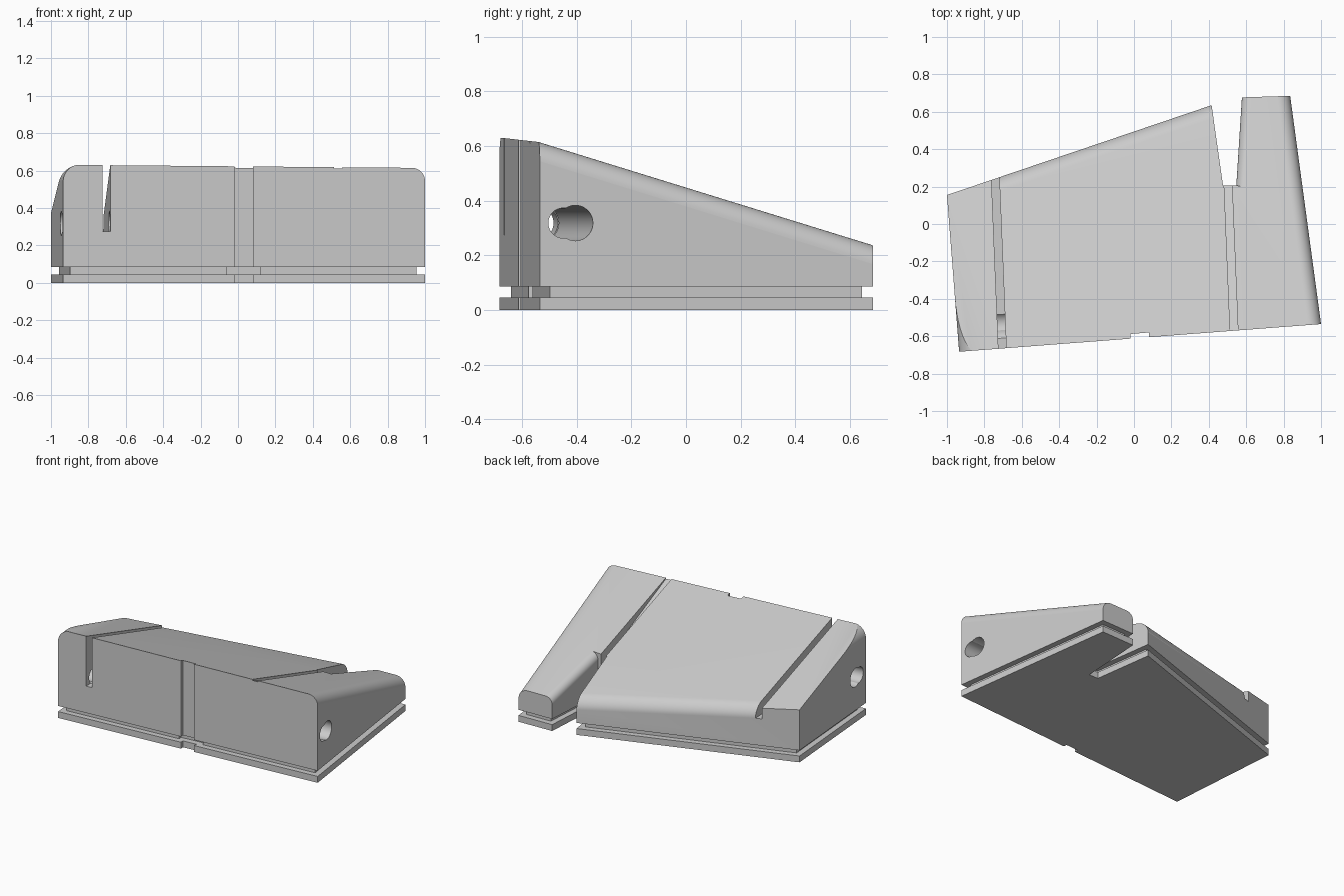
import bpy, bmesh, math
from mathutils import Vector

if "Cube" in bpy.data.objects:
    bpy.data.objects.remove(bpy.data.objects["Cube"])

# Plan outline, counter-clockwise, with the front keyway and the rear notch
A, B, C = (-0.935, -0.683), (1.0, -0.535), (0.835, 0.685)
D, E, F = (0.577, 0.677), (0.547, 0.205), (0.476, 0.205)
G, H = (0.415, 0.635), (-1.0, 0.155)
KEYWAY = [(-0.02, -0.613), (-0.02, -0.588), (0.08, -0.58), (0.08, -0.605)]
OUTLINE = [A] + KEYWAY + [B, C, D, E, F, G, H]


def slope(x, y):
    """Height of the inclined top."""
    return 0.63 + 0.0148 * (x + 0.935) - 0.307 * (y + 0.68)


def at(points, z):
    """Plan points raised to a constant height or a height function."""
    return [(x, y, z(x, y) if callable(z) else z) for x, y in points]


def loft(name, loops):
    """Closed solid through equal-length loops, capped at both ends."""
    bm = bmesh.new()
    rings = [[bm.verts.new(p) for p in loop] for loop in loops]
    n = len(rings[0])
    for r0, r1 in zip(rings, rings[1:]):
        for i in range(n):
            j = (i + 1) % n
            bm.faces.new((r0[i], r0[j], r1[j], r1[i]))
    bm.faces.new(rings[0][::-1])
    bm.faces.new(rings[-1])
    bmesh.ops.recalc_face_normals(bm, faces=bm.faces)
    mesh = bpy.data.meshes.new(name)
    bm.to_mesh(mesh)
    bm.free()
    obj = bpy.data.objects.new(name, mesh)
    bpy.context.collection.objects.link(obj)
    return obj


def inset(points, d):
    """Offset a counter-clockwise outline inward by d."""
    out = []
    for i, p in enumerate(points):
        p = Vector(p)
        e0 = (p - Vector(points[i - 1])).normalized()
        e1 = (Vector(points[(i + 1) % len(points)]) - p).normalized()
        n0, n1 = Vector((-e0.y, e0.x)), Vector((-e1.y, e1.x))
        out.append(tuple(p + (n0 + n1) * d / (1 + n0.dot(n1))))
    return out


def edge_round(name, p, q, r, top, ext0=0.05, ext1=0.05, steps=10):
    """Cutter that rounds the top edge p-q (body lies to the left of p-q)."""
    p, q = Vector(p), Vector(q)
    d = (q - p).normalized()
    n = Vector((-d.y, d.x))
    prof = [(-0.05, 0.05), (-0.05, -r)]
    for i in range(steps + 1):
        a = math.pi / 2 * i / steps
        prof.append((r - r * math.cos(a), -r + r * math.sin(a)))
    prof.append((r, 0.05))
    loops = []
    for end in (p - d * ext0, q + d * ext1):
        loop = []
        for u, v in prof:
            s = end + n * u
            loop.append((s.x, s.y, top(s.x, s.y) + v))
        loops.append(loop)
    return loft(name, loops)


def bore(name, y, z, r, sides=32):
    """Cross hole parallel to the front face; y is given at the right side."""
    loops = []
    for x in (1.1, -1.2):
        yc = y + 0.075 * (x - 0.98)
        loops.append([(x, yc + r * math.cos(2 * math.pi * i / sides),
                       z + r * math.sin(2 * math.pi * i / sides)) for i in range(sides)])
    return loft(name, loops)


# Body: foot plate, recessed channel, then sloping block
neck = inset(OUTLINE, 0.04)
body = loft("wedge_body", [at(OUTLINE, 0), at(OUTLINE, 0.045), at(neck, 0.045),
                           at(neck, 0.085), at(OUTLINE, 0.085), at(OUTLINE, slope)])

cutters = []

# Left slot with a level floor
slot = [(-0.721, -0.76), (-0.679, -0.76), (-0.725, 0.36), (-0.767, 0.36)]
cutters.append(loft("left_slot_cutter", [at(slot, 0.275), at(slot, 0.9)]))

# Right groove that deepens toward the notch
groove = [(0.516, -0.62), (0.558, -0.62), (0.523, 0.23), (0.481, 0.23)]


def groove_floor(x, y):
    return slope(x, y) - 0.002 - 0.09 * (y + 0.62) / 0.85


cutters.append(loft("right_groove_cutter", [at(groove, groove_floor), at(groove, 0.9)]))

# Rounded top edges: right side, notch side of the arm, rear edge, left side
cutters.append(edge_round("right_round_cutter", B, C, 0.07, slope))
cutters.append(edge_round("arm_round_cutter", D, E, 0.05, slope, ext1=0))
cutters.append(edge_round("rear_round_cutter", G, (-0.742, 0.2426), 0.07, slope, ext1=0))
cutters.append(edge_round("left_round_cutter", H, A, 0.09, lambda x, y: 0.632))

# Double cross hole
cutters.append(bore("large_bore_cutter", -0.405, 0.318, 0.065))
cutters.append(bore("small_bore_cutter", -0.45, 0.318, 0.055))

bpy.context.view_layer.objects.active = body
body.select_set(True)
for c in cutters:
    mod = body.modifiers.new(c.name, 'BOOLEAN')
    mod.operation, mod.solver, mod.object = 'DIFFERENCE', 'EXACT', c
    bpy.ops.object.modifier_apply(modifier=mod.name)
    bpy.data.objects.remove(c)

bpy.ops.object.shade_smooth_by_angle(angle=math.radians(25))
